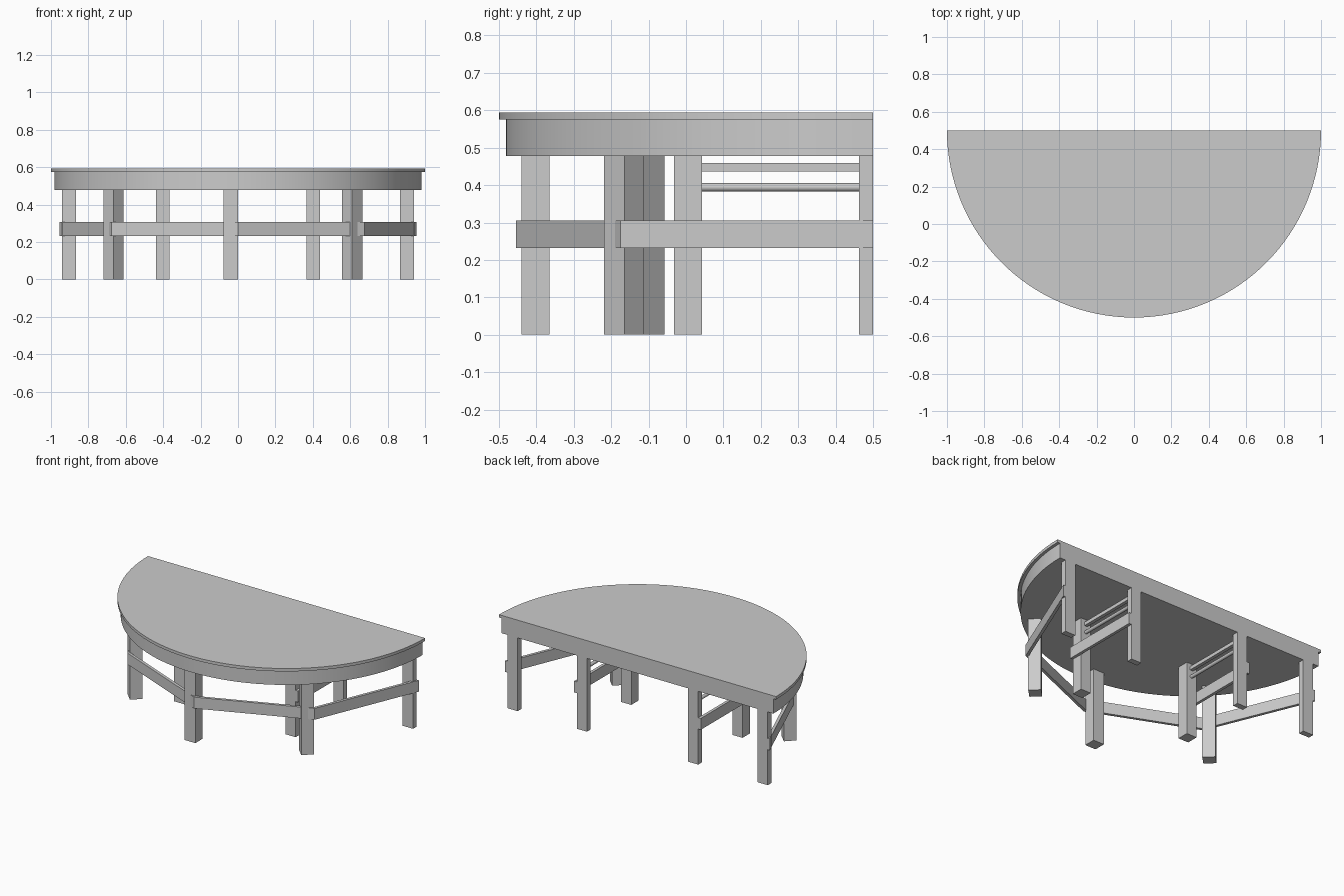
import bpy, bmesh, math
from mathutils import Matrix

if "Cube" in bpy.data.objects:
    bpy.data.objects.remove(bpy.data.objects["Cube"])

BACK = 0.5        # y of the straight back edge, centre of the half circle
APRON_Z = 0.478   # top of the legs


def prism(name, outline, z0, z1, smooth=False):
    bm = bmesh.new()
    face = bm.faces.new([bm.verts.new((x, y, z0)) for x, y in outline])
    ext = bmesh.ops.extrude_face_region(bm, geom=[face])
    verts = [v for v in ext["geom"] if isinstance(v, bmesh.types.BMVert)]
    bmesh.ops.translate(bm, verts=verts, vec=(0, 0, z1 - z0))
    bmesh.ops.recalc_face_normals(bm, faces=bm.faces)
    mesh = bpy.data.meshes.new(name)
    bm.to_mesh(mesh)
    bm.free()
    ob = bpy.data.objects.new(name, mesh)
    bpy.context.collection.objects.link(ob)
    if smooth:
        bpy.context.view_layer.objects.active = ob
        ob.select_set(True)
        bpy.ops.object.shade_smooth_by_angle(angle=math.radians(30))
        ob.select_set(False)
    return ob


def box(name, x0, x1, y0, y1, z0, z1):
    return prism(name, [(x0, y0), (x1, y0), (x1, y1), (x0, y1)], z0, z1)


def half_disc(radius, n=64):
    return [(radius * math.cos(math.pi + math.pi * i / n),
             BACK + radius * math.sin(math.pi + math.pi * i / n)) for i in range(n + 1)]


def polar(radius, degrees):
    a = math.radians(degrees)
    return (radius * math.cos(a), BACK + radius * math.sin(a))


# Half-round top and the solid apron under it
prism("table_top", half_disc(1.0), 0.575, 0.594, True)
prism("apron", half_disc(0.981), APRON_Z, 0.575, True)

# Legs along the curve, each turned about the centre of the half circle
for deg in (-45, 0, 45):
    leg = box("curve_leg", -0.077, 0, -0.94, -0.865, 0, APRON_Z)
    leg.data.transform(Matrix.Translation((0, BACK, 0)) @ Matrix.Rotation(math.radians(deg), 4, 'Z'))

# Straight rails joining the outer legs
T = 0.02
for i in range(4):
    a, b = 180 + 45 * i, 225 + 45 * i
    inner = 0.955 - T
    prism("curve_rail", [polar(0.955, a), polar(0.955, b), polar(inner, b), polar(inner, a)],
          0.232, 0.306)

for s in (-1, 1):
    # Legs on the straight back edge, and the inner pair
    box("end_leg", s * 0.865, s * 0.94, 0.4625, BACK, 0, APRON_Z)
    box("back_inner_leg", s * 0.365, s * 0.438, 0.4625, BACK, 0, APRON_Z)
    box("middle_inner_leg", s * 0.365, s * 0.438, -0.032, 0.043, 0, APRON_Z)
    # Side rail on the outer face of the inner legs
    box("inner_rail", s * 0.438, s * 0.457, -0.032, BACK, 0.232, 0.306)
    # Flat bar and round bar between the inner legs
    box("flat_bar", s * 0.39, s * 0.412, 0.03, 0.475, 0.436, 0.459)
    bpy.ops.mesh.primitive_cylinder_add(vertices=24, radius=0.011, depth=0.445,
                                        location=(s * 0.401, 0.2525, 0.394),
                                        rotation=(math.pi / 2, 0, 0))
    bpy.context.object.name = "round_bar"
    bpy.ops.object.shade_smooth_by_angle()
    bpy.context.object.select_set(False)
